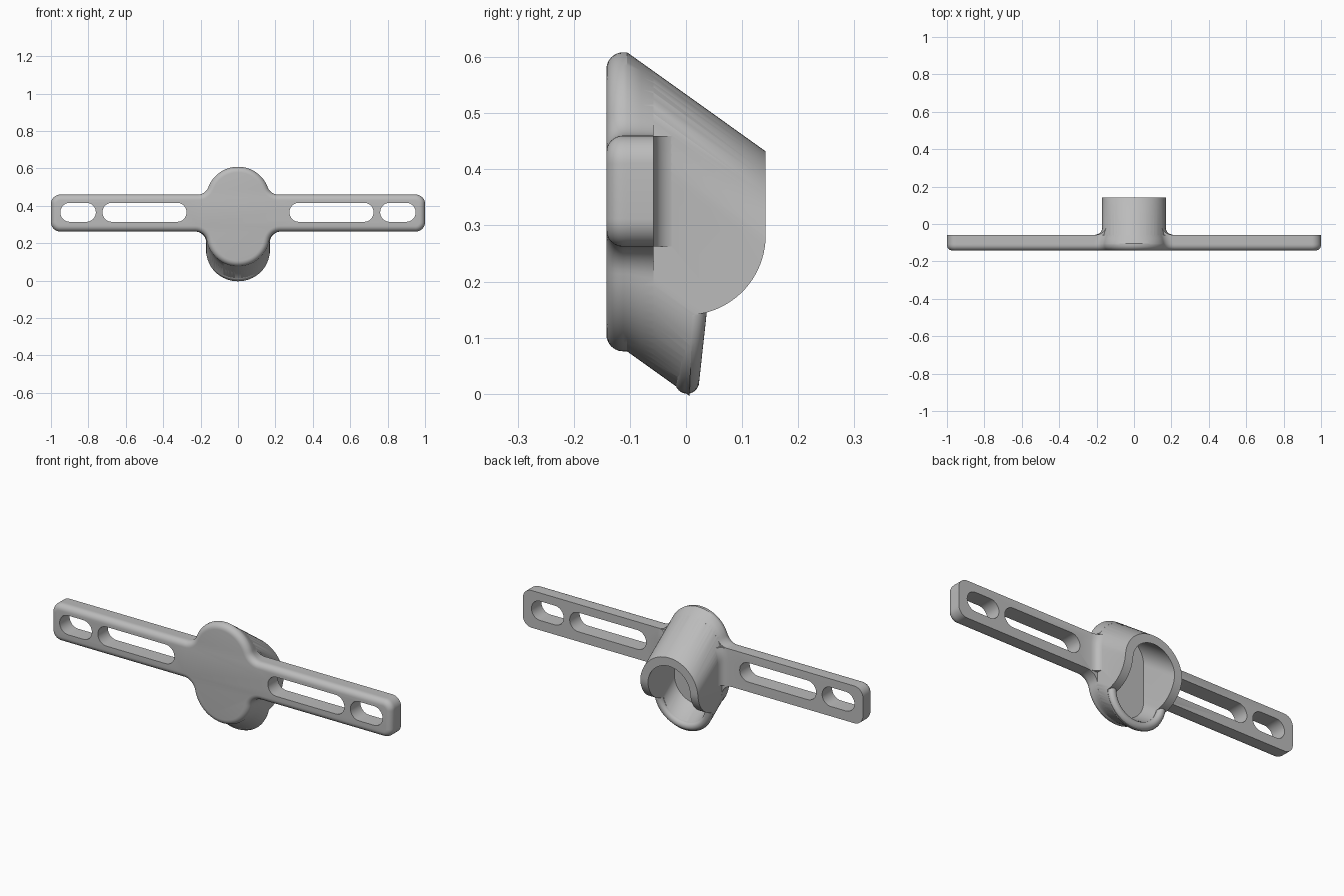
import bpy, bmesh, math

cube = bpy.data.objects.get("Cube")
if cube:
    bpy.data.objects.remove(cube, do_unlink=True)

FRONT, PLATE_BACK, BACK = -0.142, -0.058, 0.142
SLOPE, RADIUS, WALL = 0.715, 0.17, 0.045
BAR_Z, BAR_HALF, EDGE = 0.361, 0.099, 0.03

grey = bpy.data.materials.new("plain_grey")
grey.use_nodes = True
grey.diffuse_color = (0.5, 0.5, 0.5, 1)
grey.node_tree.nodes["Principled BSDF"].inputs["Base Color"].default_value = (0.5, 0.5, 0.5, 1)


def arc(cx, cz, r, a, b, n=10):
    angles = [math.radians(a + (b - a) * i / n) for i in range(n + 1)]
    return [(cx + r * math.cos(t), cz + r * math.sin(t)) for t in angles]


def centres(y):
    """Heights of the upper and lower arc centres of the slanted socket."""
    drop = SLOPE * (y - FRONT)
    return 0.465 - drop, 0.272 - drop


def socket_outline(y, r):
    top, low = centres(y)
    return arc(0, top, r, 0, 180, 32) + arc(0, low, r, 180, 360, 32)


def plate_outline(y, inset):
    """Bar and socket outline joined by round fillets."""
    top, low = centres(max(y, -0.105))
    r, f, h, c = RADIUS - inset, 0.06 + inset, BAR_HALF - inset, 0.05 - inset
    zt, zb = BAR_Z + h + f, BAR_Z - h - f
    dt, db = max(0, zt - top), max(0, low - zb)
    xt, xb = math.sqrt((r + f) ** 2 - dt ** 2), math.sqrt((r + f) ** 2 - db ** 2)
    at, ab = math.degrees(math.atan2(dt, xt)), math.degrees(math.atan2(db, xb))
    end = 1 - inset - c
    half = (arc(0, low, r, -90, -ab, 16) + arc(xb, zb, f, 180 - ab, 90)
            + arc(end, BAR_Z - h + c, c, -90, 0) + arc(end, BAR_Z + h - c, c, 0, 90)
            + arc(xt, zt, f, 270, 180 + at) + arc(0, top, r, at, 90, 16))
    return half + [(-x, z) for x, z in reversed(half[1:-1])]


def loft(name, rings):
    """Solid through matching rings of 3D points."""
    bm = bmesh.new()
    loops = [[bm.verts.new(p) for p in ring] for ring in rings]
    n = len(loops[0])
    for a, b in zip(loops, loops[1:]):
        for i in range(n):
            bm.faces.new((a[i], a[(i + 1) % n], b[(i + 1) % n], b[i]))
    bm.faces.new(loops[0])
    bm.faces.new(loops[-1])
    bmesh.ops.recalc_face_normals(bm, faces=bm.faces)
    mesh = bpy.data.meshes.new(name)
    bm.to_mesh(mesh)
    bm.free()
    mesh.materials.append(grey)
    obj = bpy.data.objects.new(name, mesh)
    bpy.context.collection.objects.link(obj)
    return obj


def layers(name, sections):
    """Loft of (y, outline) sections."""
    return loft(name, [[(x, y, z) for x, z in pts] for y, pts in sections])


def combine(target, other, operation):
    mod = target.modifiers.new(operation, 'BOOLEAN')
    mod.operation, mod.solver, mod.object = operation, 'EXACT', other
    bpy.context.view_layer.objects.active = target
    bpy.ops.object.modifier_apply(modifier=mod.name)
    bpy.data.objects.remove(other, do_unlink=True)


# Front plate with rounded front edge
sections = []
for i in range(7):
    t = math.radians(90 * i / 6)
    sections.append((FRONT + EDGE * (1 - math.cos(t)), EDGE * (1 - math.sin(t))))
sections += [(-0.105, 0), (-0.08, 0), (PLATE_BACK, 0)]
bracket = layers("bracket", [(y, plate_outline(y, d)) for y, d in sections])

# Slanted socket behind the plate
socket = layers("socket", [(-0.1, socket_outline(-0.1, 0.15)),
                           (PLATE_BACK, socket_outline(PLATE_BACK, RADIUS)),
                           (BACK, socket_outline(BACK, RADIUS))])

# Side profile: hood with round lower lobes and a shorter cup beneath
profile = ([(-0.3, -0.1), (0.002, -0.1), (0.012, 0.14)]
           + arc(0, 0.282, 0.142, -84, 0, 20) + [(0.2, 0.3), (0.2, 0.8), (-0.3, 0.8)])
hood_shape = loft("hood_shape", [[(x, y, z) for y, z in profile] for x in (-0.4, 0.4)])
combine(socket, hood_shape, 'INTERSECT')


# Concave collar between the bar and the socket
def collar_outline(y, flare):
    top, low = centres(y)
    right = []
    for i in range(13):
        z = BAR_Z + BAR_HALF * 0.995 * (i / 6 - 1)
        d = max(0, z - top, low - z)
        right.append((math.sqrt(RADIUS ** 2 - d ** 2) - 0.001 + flare, z))
    return right + [(-x, z) for x, z in reversed(right)]


steps = [(-0.075, 0.04)]
for i in range(9):
    t = i / 8
    steps.append((PLATE_BACK + 0.042 * t, 0.04 * (1 - math.sqrt(1 - (1 - t) ** 2))))
collar = layers("collar", [(y, collar_outline(y, o)) for y, o in steps])

# Rounded lip of the cup
lip_rings = []
for i in range(33):
    a = math.radians(176 + 188 * i / 32)
    y = 0.002 + 0.015 * (1 + math.sin(a))
    low = centres(y)[1]
    ring = arc(RADIUS - WALL / 2, y, 0.0215, 0, 345, 23)
    lip_rings.append([(r * math.cos(a), v, low + r * math.sin(a)) for r, v in ring])
lip = loft("cup_lip", lip_rings)

# Open cavity of the socket
cavity = layers("cavity", [(y, socket_outline(y, RADIUS - WALL)) for y in (-0.08, 0.3)])

combine(bracket, socket, 'UNION')
combine(bracket, collar, 'UNION')
combine(bracket, cavity, 'DIFFERENCE')
combine(bracket, lip, 'UNION')

# Two round-ended slots in each arm
for side in (-1, 1):
    for inner, outer in ((0.275, 0.725), (0.76, 0.95)):
        r = 0.051
        pts = arc(outer - r, BAR_Z + 0.004, r, -90, 90, 16) + arc(inner + r, BAR_Z + 0.004, r, 90, 270, 16)
        slot = layers("slot", [(y, [(side * x, z) for x, z in pts]) for y in (-0.3, 0.1)])
        combine(bracket, slot, 'DIFFERENCE')

bpy.ops.object.select_all(action='DESELECT')
bracket.select_set(True)
bpy.context.view_layer.objects.active = bracket
bpy.ops.object.shade_smooth_by_angle(angle=math.radians(32))
